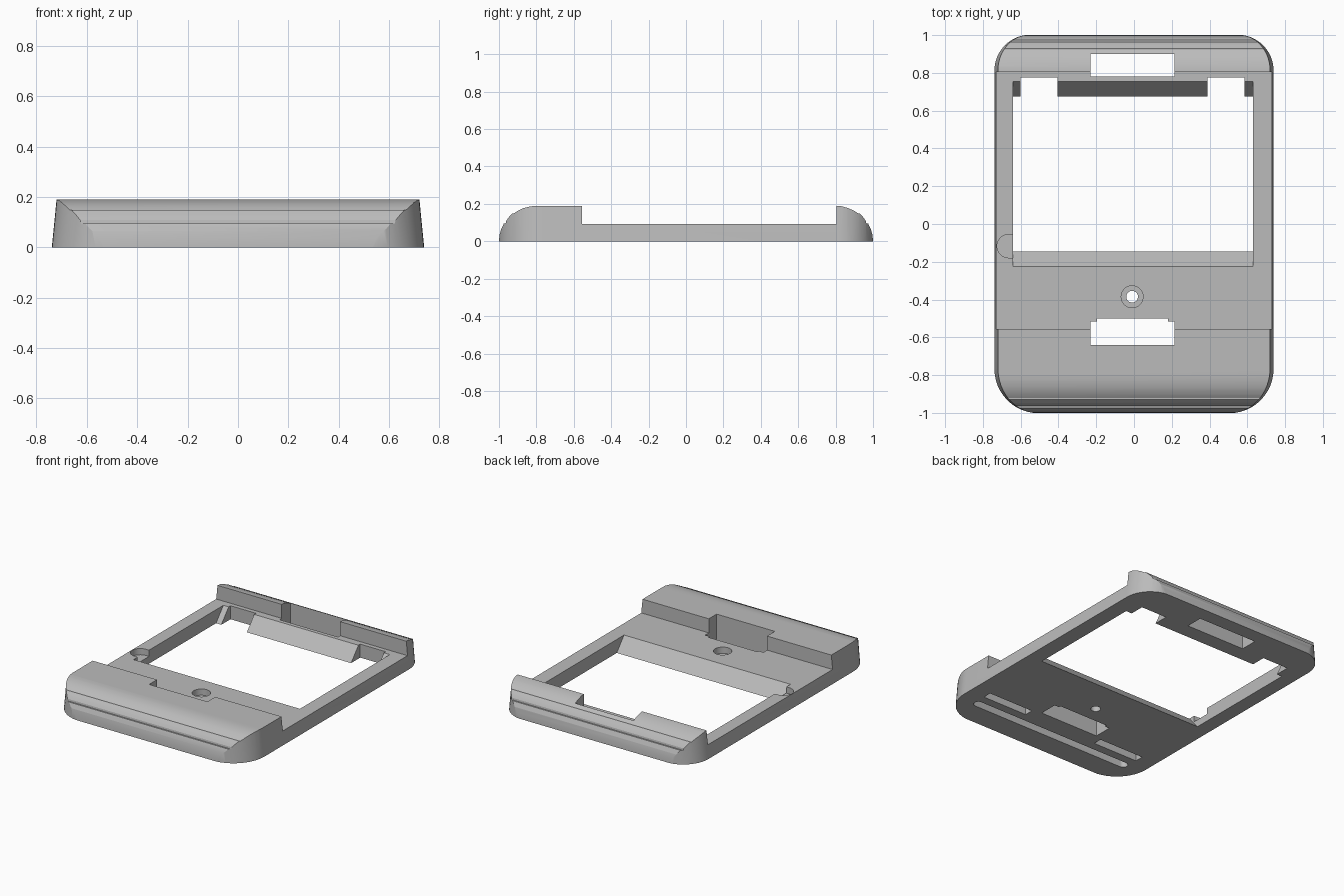
import bpy, bmesh, math
from math import sin, cos, pi

if "Cube" in bpy.data.objects:
    bpy.data.objects.remove(bpy.data.objects["Cube"])

grey = bpy.data.materials.new("light_grey")
grey.use_nodes = True
colour = (0.5, 0.5, 0.5, 1)
grey.diffuse_color = colour
grey.node_tree.nodes["Principled BSDF"].inputs["Base Color"].default_value = colour


def loft(name, lower, upper):
    """Closed solid between two matching loops of points."""
    bm = bmesh.new()
    a = [bm.verts.new(p) for p in lower]
    b = [bm.verts.new(p) for p in upper]
    bm.faces.new(a[::-1])
    bm.faces.new(b)
    n = len(a)
    for i in range(n):
        j = (i + 1) % n
        bm.faces.new((a[i], a[j], b[j], b[i]))
    bmesh.ops.recalc_face_normals(bm, faces=bm.faces)
    mesh = bpy.data.meshes.new(name)
    bm.to_mesh(mesh)
    bm.free()
    mesh.materials.append(grey)
    ob = bpy.data.objects.new(name, mesh)
    bpy.context.collection.objects.link(ob)
    return ob


def along_x(name, profile, x0, x1):
    return loft(name, [(x0, y, z) for y, z in profile], [(x1, y, z) for y, z in profile])


def upright(name, outline, z0, z1):
    return loft(name, [(x, y, z0) for x, y in outline], [(x, y, z1) for x, y in outline])


def box(name, x0, x1, y0, y1, z0, z1):
    return upright(name, [(x0, y0), (x1, y0), (x1, y1), (x0, y1)], z0, z1)


def disc(name, x, y, r, z0, z1, n=32):
    ring = [(x + r * cos(2 * pi * i / n), y + r * sin(2 * pi * i / n)) for i in range(n)]
    return upright(name, ring, z0, z1)


def rounded(x0, x1, y0, y1, r_front, r_back, n=12):
    pts = []
    corners = ((x1 - r_back, y1 - r_back, r_back), (x0 + r_back, y1 - r_back, r_back),
               (x0 + r_front, y0 + r_front, r_front), (x1 - r_front, y0 + r_front, r_front))
    for k, (cx, cy, r) in enumerate(corners):
        for i in range(n + 1):
            t = (k + i / n) * pi / 2
            pts.append((cx + r * cos(t), cy + r * sin(t)))
    return pts


def combine(ob, other, operation):
    mod = ob.modifiers.new("cut", 'BOOLEAN')
    mod.operation = operation
    mod.solver = 'EXACT'
    mod.object = other
    bpy.context.view_layer.objects.active = ob
    bpy.ops.object.modifier_apply(modifier=mod.name)
    bpy.data.objects.remove(other)


# Side profile: low deck between a raised front block and a raised back lip
end = [(1, 0), (0.997, 0.035), (0.988, 0.065), (0.974, 0.095), (0.964, 0.095),
       (0.962, 0.108), (0.948, 0.128), (0.93, 0.148), (0.922, 0.148)]
front_top = [(-0.9, 0.163), (-0.87, 0.177), (-0.835, 0.186), (-0.8, 0.19),
             (-0.555, 0.19), (-0.555, 0.093)]
back_top = [(0.805, 0.093), (0.805, 0.19), (0.83, 0.188), (0.865, 0.178), (0.9, 0.163)]
profile = [(-y, z) for y, z in end] + front_top + back_top + end[::-1]
body = along_x("frame_body", profile, -0.9, 0.9)

# Tapered outline with rounded corners
plan = rounded(-0.74, 0.74, -1.002, 1.002, 0.235, 0.19)
outline = loft("outline", [(x, y, -0.01) for x, y in plan],
               [(x * 0.972, y, 0.2) for x, y in plan])
combine(body, outline, 'INTERSECT')

# Main window with sloped front and back edges
slope = 0.08 / 0.093
lo, hi = -0.02, 0.12
window = [(-0.145 - slope * lo, lo), (-0.145 - slope * hi, hi),
          (0.675 + slope * hi, hi), (0.675 + slope * lo, lo)]
cutters = [along_x("window", window, -0.64, 0.63)]

# Clip notches, connector openings and screw hole
cutters += [
    box("left_notch", 0.39, 0.585, 0.6, 0.775, -0.1, 0.15),
    box("right_notch", -0.6, -0.405, 0.6, 0.775, -0.1, 0.15),
    box("back_opening", -0.23, 0.215, 0.782, 0.9, -0.1, 0.3),
    upright("front_opening", [(-0.23, -0.64), (0.215, -0.64), (0.215, -0.515), (0.18, -0.515),
                              (0.18, -0.5), (-0.195, -0.5), (-0.195, -0.515), (-0.23, -0.515)],
            -0.1, 0.3),
    disc("screw_hole", -0.01, -0.385, 0.031, -0.1, 0.3),
    disc("screw_recess", -0.01, -0.385, 0.058, 0.05, 0.3),
]

# Finger recess beside the window
arc = [(-0.663 + 0.062 * cos(t), -0.117 + 0.062 * sin(t))
       for t in [pi / 2 + pi * i / 16 for i in range(17)]]
cutters.append(upright("finger_recess", arc + [(-0.6, -0.179), (-0.6, -0.055)], 0.05, 0.15))

# Pockets in the underside
cutters.append(upright("long_slot", rounded(-0.62, 0.62, -0.84, -0.78, 0.029, 0.029, 6), -0.1, 0.06))
for side in (-1, 1):
    x0, x1 = sorted((side * 0.28, side * 0.62))
    cutters.append(box("pocket", x0, x1, -0.72, -0.66, -0.1, 0.06))

for cutter in cutters:
    combine(body, cutter, 'DIFFERENCE')

bpy.ops.object.select_all(action='DESELECT')
body.select_set(True)
bpy.context.view_layer.objects.active = body
bpy.ops.object.shade_smooth_by_angle(angle=math.radians(25))
